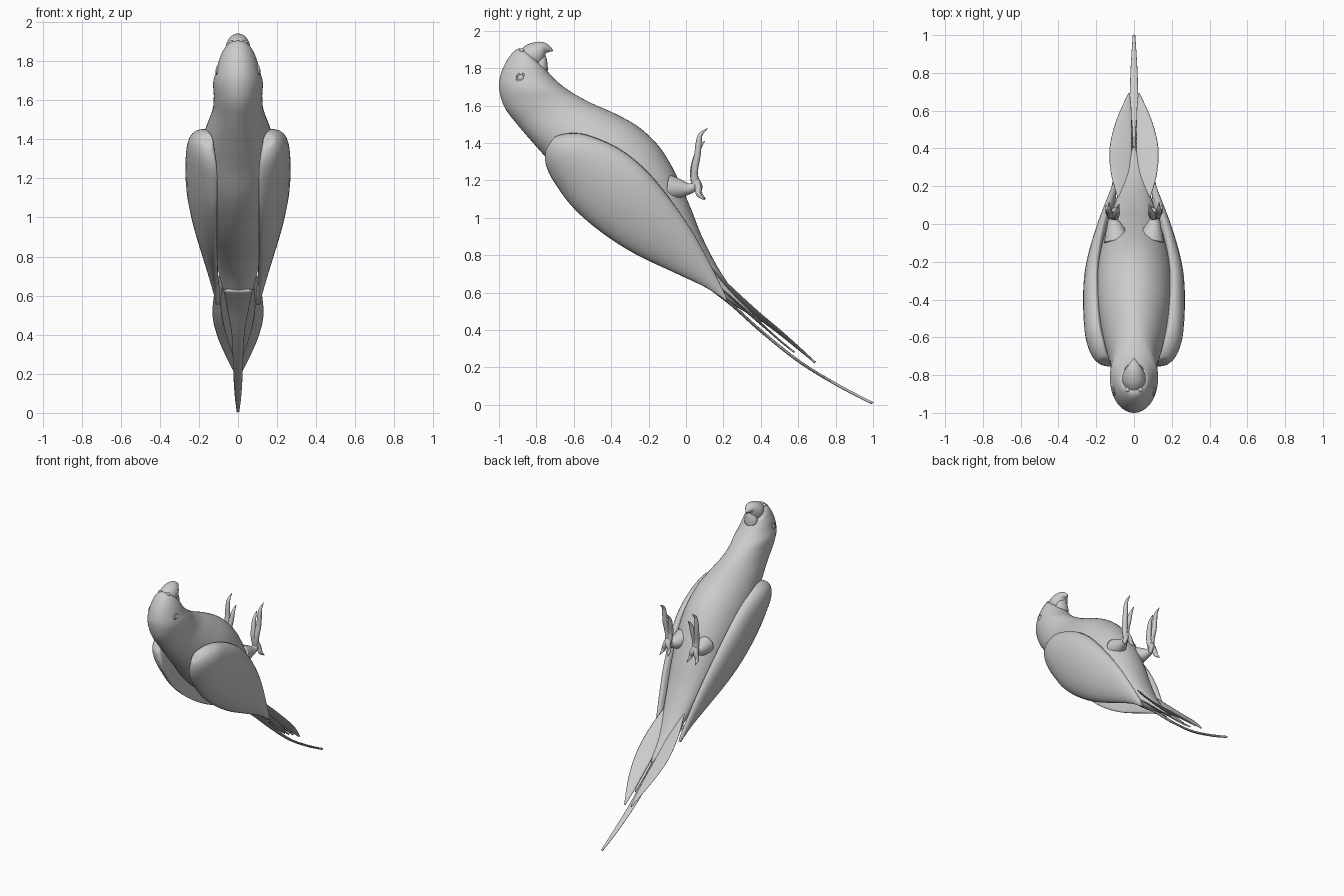
import bpy, math
from mathutils import Vector


def spline(rows, n):
    """Catmull-Rom interpolation of equal-length number tuples."""
    out = []
    for i in range(len(rows) - 1):
        a, b, c, d = (rows[max(i - 1, 0)], rows[i], rows[i + 1],
                      rows[min(i + 2, len(rows) - 1)])
        for k in range(n):
            t = k / n
            out.append([0.5 * (2 * q + (r - p) * t + (2 * p - 5 * q + 4 * r - s) * t * t
                               + (3 * q - p - 3 * r + s) * t ** 3)
                        for p, q, r, s in zip(a, b, c, d)])
    return out + [list(rows[-1])]


def finish(obj, mirror):
    for p in obj.data.polygons:
        p.use_smooth = True
    if mirror:
        obj.modifiers.new("mirror", 'MIRROR').use_clip = False
    return obj


def skin(name, rings, mirror=False):
    """Join rings of points into a closed smooth tube."""
    m = len(rings[0])
    verts = [v for r in rings for v in r]
    faces = [(i * m + j, i * m + (j + 1) % m, (i + 1) * m + (j + 1) % m, (i + 1) * m + j)
             for i in range(len(rings) - 1) for j in range(m)]
    faces += [tuple(reversed(range(m))), tuple(range(len(verts) - m, len(verts)))]
    mesh = bpy.data.meshes.new(name)
    mesh.from_pydata(verts, [], faces)
    obj = bpy.data.objects.new(name, mesh)
    bpy.context.collection.objects.link(obj)
    # consistent outward normals
    import bmesh
    bm = bmesh.new()
    bm.from_mesh(mesh)
    bmesh.ops.recalc_face_normals(bm, faces=bm.faces)
    bm.to_mesh(mesh)
    bm.free()
    return finish(obj, mirror)


def loft(name, rows, mirror=False, sides=32, n=6):
    """Rows: belly y,z, back y,z, belly x, back x, bulge outward, bulge inward."""
    rings = []
    for vy, vz, dy, dz, vx, dx, ho, hi in spline(rows, n):
        v, d = Vector((vx, vy, vz)), Vector((dx, dy, dz))
        ring = []
        for j in range(sides):
            a = 2 * math.pi * j / sides
            s = math.sin(a)
            p = (v + d) / 2 + (v - d) / 2 * math.cos(a)
            p.x += s * (ho if s > 0 else hi)
            ring.append(p)
        rings.append(ring)
    return skin(name, rings, mirror)


def sym(rows):
    return [(a, b, c, d, 0, 0, w, w) for a, b, c, d, w in rows]


def tube(name, pts, sides=12):
    """Points: x, y, z, radius."""
    path = spline(pts, 5)
    rings = []
    for i, (x, y, z, r) in enumerate(path):
        t = Vector(path[min(i + 1, len(path) - 1)][:3]) - Vector(path[max(i - 1, 0)][:3])
        q = t.to_track_quat('Z', 'Y')
        rings.append([Vector((x, y, z)) + q @ Vector((r * math.cos(a), r * math.sin(a), 0))
                      for a in (2 * math.pi * j / sides for j in range(sides))])
    return skin(name, rings, True)


# Head and body in one loft, ending in the under-tail coverts
loft("body", sym([
    (-.815, 1.86, -.82, 1.865, .004), (-.785, 1.825, -.87, 1.90, .05),
    (-.75, 1.795, -.91, 1.898, .075), (-.725, 1.765, -.955, 1.845, .096),
    (-.69, 1.73, -.99, 1.77, .112), (-.64, 1.69, -.999, 1.69, .127),
    (-.58, 1.652, -.97, 1.59, .124), (-.50, 1.61, -.895, 1.49, .13),
    (-.38, 1.557, -.80, 1.38, .158), (-.26, 1.49, -.685, 1.25, .19),
    (-.16, 1.40, -.56, 1.10, .205), (-.09, 1.30, -.415, .975, .20),
    (-.03, 1.18, -.26, .87, .18), (.03, 1.04, -.105, .785, .15),
    (.09, .89, .045, .69, .115), (.185, .71, .165, .59, .08),
    (.29, .565, .26, .53, .05), (.41, .445, .405, .44, .005)]), sides=48)

# Folded wings wrapped round the flanks
wing = [(-.725, 1.405, -.735, 1.385, .15, .15, .165),
        (-.695, 1.435, -.752, 1.35, .155, .14, .195),
        (-.62, 1.452, -.748, 1.28, .17, .12, .23),
        (-.52, 1.44, -.705, 1.19, .19, .11, .252),
        (-.36, 1.37, -.60, 1.05, .20, .11, .26),
        (-.22, 1.26, -.45, .92, .20, .11, .255),
        (-.10, 1.12, -.27, .805, .185, .11, .23),
        (.02, .95, -.07, .71, .16, .11, .19),
        (.11, .79, .09, .635, .135, .11, .153),
        (.19, .63, .18, .58, .115, .11, .123),
        (.222, .558, .22, .554, .112, .112, .114)]
loft("wing", [r[:6] + (r[6] - (r[4] + r[5]) / 2, .02) for r in wing], True)


# Tail feathers: rows y, z, inner x, outer x, rise of outer edge
def feather(name, rows, mirror, t=.006):
    rings = []
    for y, z, xi, xo, up in spline(rows, 6):
        ring = []
        for j in range(16):
            a = 2 * math.pi * j / 16
            u = (1 + math.cos(a)) / 2
            o = t * math.sin(a) + up * u
            ring.append(Vector((xi + (xo - xi) * u, y + .7 * o, z + .7 * o)))
        rings.append(ring)
    return skin(name, rings, mirror)


feather("outer_tail_feather", [
    (.12, .72, .02, .085, .02), (.24, .60, .015, .12, .025), (.37, .475, .012, .13, .03),
    (.50, .375, .012, .105, .022), (.61, .288, .014, .065, .012),
    (.69, .226, .022, .03, .0)], True)
feather("middle_tail_feather", [
    (.14, .66, .005, .08, .0), (.26, .55, .005, .09, .01), (.38, .445, .005, .075, .01),
    (.50, .345, .008, .045, .0), (.58, .28, .015, .02, .0)], True, .005)
feather("central_tail_feather", [
    (.12, .63, -.075, .075, 0), (.25, .53, -.055, .055, 0), (.40, .395, -.032, .032, 0),
    (.61, .228, -.025, .025, 0), (.82, .10, -.018, .018, 0),
    (.997, .008, -.007, .007, 0)], False, .008)

# Hooked beak
loft("upper_beak", sym([
    (-.79, 1.81, -.888, 1.895, .058), (-.768, 1.825, -.85, 1.925, .062),
    (-.755, 1.855, -.80, 1.94, .05), (-.75, 1.878, -.757, 1.937, .034),
    (-.735, 1.885, -.725, 1.915, .018), (-.711, 1.891, -.71, 1.894, .002)]), sides=24)
loft("lower_beak", sym([
    (-.738, 1.785, -.81, 1.83, .05), (-.74, 1.82, -.80, 1.85, .046),
    (-.745, 1.85, -.785, 1.87, .032), (-.752, 1.872, -.765, 1.876, .01)]), sides=24)


# Eyes, eyelids and nostrils
def ball(name, loc, scale):
    bpy.ops.mesh.primitive_uv_sphere_add(segments=20, ring_count=12, radius=1)
    obj = bpy.context.object
    obj.name = name
    for v in obj.data.vertices:
        v.co = Vector(c * s + l for c, s, l in zip(v.co, scale, loc))
    return finish(obj, True)


ball("eye", (.1, -.883, 1.748), (.016, .02, .02))
ball("nostril", (.034, -.878, 1.893), (.014, .013, .013))
tube("eyelid", [(.106, -.883 + .022 * math.cos(a), 1.748 + .022 * math.sin(a), .005)
                for a in (math.pi * k / 4 for k in range(9))], 8)

# Legs and feet: two toes forward, two back
tube("leg", [(.09, -.09, 1.16, .07), (.10, -.03, 1.155, .05), (.11, .015, 1.155, .03),
             (.112, .045, 1.17, .024), (.112, .055, 1.20, .022)])
toes = {
    "long_front_toe": [(.112, .05, 1.17, .022), (.122, .045, 1.25, .02), (.13, .06, 1.33, .018),
                       (.132, .068, 1.40, .016), (.132, .078, 1.445, .011), (.132, .115, 1.478, .002)],
    "short_front_toe": [(.11, .05, 1.18, .022), (.10, .04, 1.25, .019), (.092, .055, 1.32, .017),
                        (.088, .07, 1.37, .012), (.086, .10, 1.41, .002)],
    "outer_back_toe": [(.112, .05, 1.20, .022), (.128, .065, 1.16, .018), (.14, .068, 1.125, .014),
                       (.148, .10, 1.095, .002)],
    "inner_back_toe": [(.112, .05, 1.20, .022), (.10, .07, 1.17, .018), (.088, .072, 1.135, .013),
                       (.08, .105, 1.10, .002)]}
for name, pts in toes.items():
    tube(name, pts)
